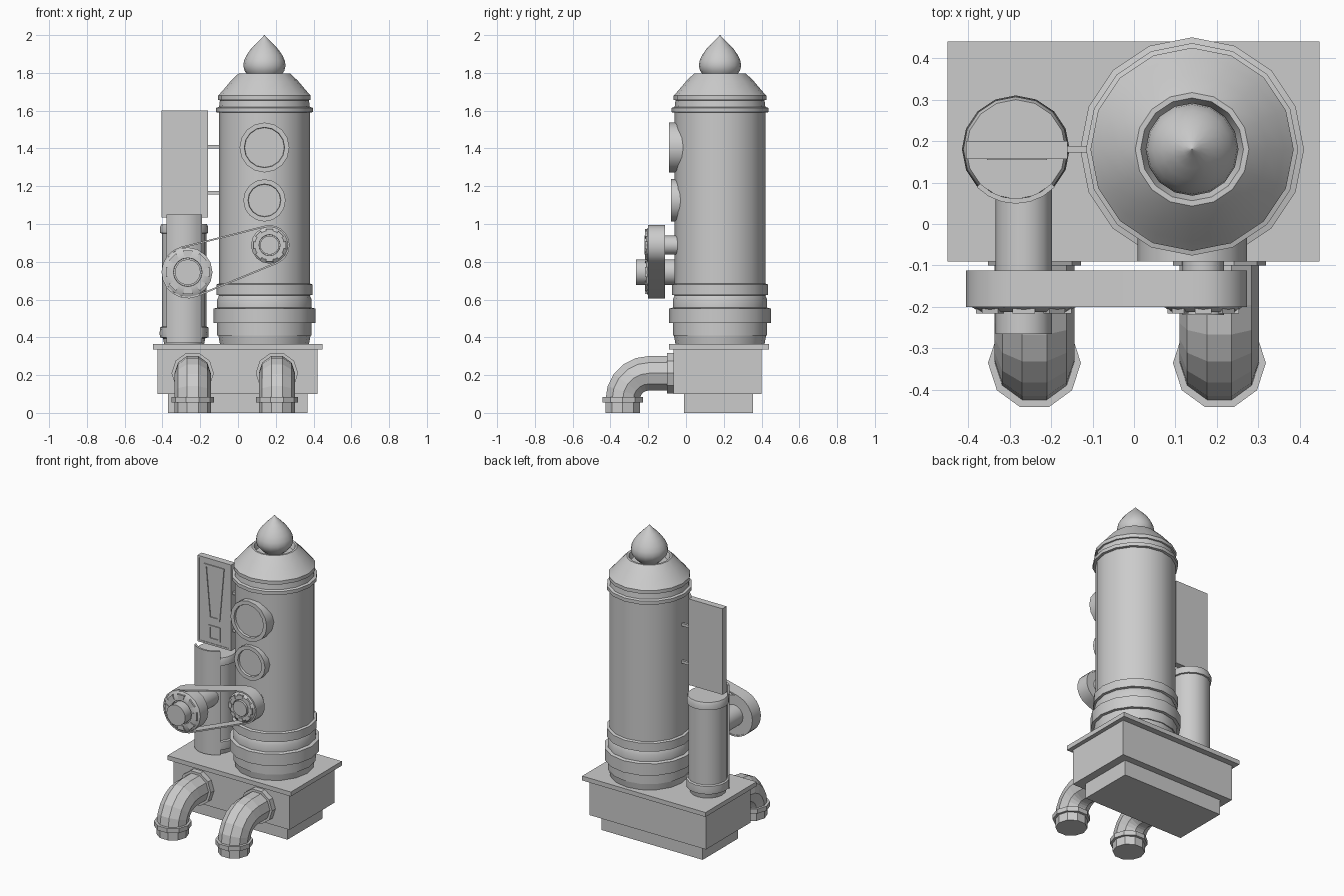
import bpy, bmesh
from math import sin, cos, pi, atan2, acos, hypot, radians
from mathutils import Vector

if "Cube" in bpy.data.objects:
    bpy.data.objects.remove(bpy.data.objects["Cube"])


def finish(name, bm, smooth=True, loc=(0, 0, 0), rot=(0, 0, 0)):
    bmesh.ops.recalc_face_normals(bm, faces=bm.faces)
    me = bpy.data.meshes.new(name)
    bm.to_mesh(me)
    bm.free()
    ob = bpy.data.objects.new(name, me)
    bpy.context.collection.objects.link(ob)
    ob.location, ob.rotation_euler = loc, rot
    if smooth:
        bpy.ops.object.select_all(action='DESELECT')
        ob.select_set(True)
        bpy.context.view_layer.objects.active = ob
        bpy.ops.object.shade_smooth_by_angle(angle=radians(31))
    return ob


def skin(bm, rings, closed=False):
    """Join equal rings of points; cap the ends or close into a loop."""
    vs = [[bm.verts.new(p) for p in r] for r in rings]
    n = len(vs[0])
    for i in range(len(vs) if closed else len(vs) - 1):
        a, b = vs[i], vs[(i + 1) % len(vs)]
        for k in range(n):
            bm.faces.new((a[k], a[(k + 1) % n], b[(k + 1) % n], b[k]))
    if not closed:
        bm.faces.new(vs[0])
        bm.faces.new(vs[-1])


def lathe(name, profile, loc, sides=16, forward=False, smooth=True):
    """Turn (radius, height) points; forward points the axis to -y."""
    bm = bmesh.new()
    skin(bm, [[(max(r, .001) * cos(2 * pi * k / sides), max(r, .001) * sin(2 * pi * k / sides), z)
               for k in range(sides)] for r, z in profile])
    return finish(name, bm, smooth, loc, (pi / 2, 0, 0) if forward else (0, 0, 0))


def box(name, x0, x1, y0, y1, z0, z1):
    bm = bmesh.new()
    skin(bm, [[(x0, y0, z), (x1, y0, z), (x1, y1, z), (x0, y1, z)] for z in (z0, z1)])
    return finish(name, bm, False)


def frame(name, outer, inset, y0, y1):
    """Raised border around a quadrilateral in the xz plane."""
    c = sum((Vector(p) for p in outer), Vector((0, 0))) / 4
    inner = [(x - inset * (1 if x > c.x else -1), z - inset * (1 if z > c.y else -1)) for x, z in outer]
    bm = bmesh.new()
    skin(bm, [[(o[0], y0, o[1]), (o[0], y1, o[1]), (i[0], y1, i[1]), (i[0], y0, i[1])]
              for o, i in zip(outer, inner)], True)
    finish(name, bm, False)


# Stepped base
box("base_foot", -.37, .367, -.01, .355, 0, .1)
box("base_block", -.425, .42, -.065, .40, .1, .336)
box("base_slab", -.45, .447, -.09, .44, .336, .365)

# Main boiler, with bands and open-topped conical cap
BX, CY = .14, .18
lathe("boiler", [(.235, .36), (.244, .41), (.25, .41), (.25, .475), (.27, .475), (.27, .552),
                 (.25, .557), (.25, .6), (.24, .622), (.255, .625), (.255, .68), (.24, .685),
                 (.24, 1.59), (.256, 1.592), (.256, 1.615), (.24, 1.62), (.236, 1.655),
                 (.245, 1.657), (.245, 1.68), (.222, 1.705), (.18, 1.755), (.137, 1.797),
                 (.124, 1.797), (.11, 1.76), (0, 1.76)], (BX, CY, 0))
lathe("boiler_finial", [(.05, 1.755), (.085, 1.785), (.105, 1.81), (.112, 1.838), (.108, 1.865),
                        (.094, 1.895), (.073, 1.925), (.047, 1.953), (.022, 1.977), (0, 2)], (BX, CY, 0))

# Portholes
for name, z, r, front in (("upper_porthole", 1.405, .132, .09), ("lower_porthole", 1.125, .112, .08)):
    lathe(name, [(r, -.06), (r, front), (r - .025, front), (r - .027, front - .015), (0, front - .015)],
          (BX, 0, z), forward=True)

# Small tank with curved front plate
TX = -.285
lathe("small_tank", [(.105, .36), (.112, .395), (.128, .4), (.13, .42), (.128, .452), (.118, .457),
                     (.118, .95), (.127, .952), (.127, .985), (.12, 1), (0, 1)], (TX, CY, 0))
bm = bmesh.new()
rings = []
for k in range(7):
    a = radians(-90 - 46 + 92 * k / 6)
    rings.append([(TX + r * cos(a), CY + r * sin(a), z)
                  for r, z in ((.119, .37), (.131, .37), (.131, 1.05), (.119, 1.05))])
skin(bm, rings)
finish("tank_front_plate", bm)

# Gauge panel and its brackets
box("gauge_panel", -.405, -.16, .16, .2, 1.035, 1.6)
frame("gauge_edge", [(-.405, 1.035), (-.16, 1.035), (-.16, 1.6), (-.405, 1.6)], .012, .157, .162)
frame("gauge_wedge", [(-.325, 1.205), (-.242, 1.205), (-.21, 1.56), (-.355, 1.56)], .015, .154, .162)
frame("gauge_square", [(-.325, 1.07), (-.24, 1.07), (-.24, 1.165), (-.325, 1.165)], .012, .154, .162)
for z in (1.165, 1.41):
    box("panel_bracket", -.17, -.09, .172, .188, z - .009, z + .009)

# Pulleys, each with axle and eight raised pads
PULLEYS = (("large_pulley", -.266, .745, .139, .068, .265, -.1),
           ("small_pulley", .167, .888, .106, .05, .22, .0))
for name, x, z, R, hub, tip, back in PULLEYS:
    w = R - .008
    lathe(name, [(w, .115), (w, .197), (w * .8, .212), (hub * 1.12, .212), (hub * 1.1, .2), (0, .2)],
          (x, 0, z), forward=True)
    lathe(name + "_axle", [(hub, back), (hub, tip), (0, tip)], (x, 0, z), forward=True)
    bm = bmesh.new()
    for k in range(8):
        c = k * pi / 4
        corners = [(w * .66, c - .2), (w * .9, c - .23), (w * .9, c + .23), (w * .66, c + .2)]
        skin(bm, [[(r * cos(a), -y, r * sin(a)) for r, a in corners] for y in (.19, .216)])
    finish(name + "_pads", bm, False, (x, 0, z))

# Drive belt around both pulleys
(_, ax, az, R, *_), (_, bx, bz, r, *_) = PULLEYS
ang = atan2(bz - az, bx - ax)
tan = acos((R - r) / hypot(bx - ax, bz - az))
rings = []
for cx, cz, rad, start, end in ((ax, az, R, ang + tan, ang + 2 * pi - tan), (bx, bz, r, ang - tan, ang + tan)):
    for k in range(11):
        t = start + (end - start) * k / 10
        rings.append([(cx + q * cos(t), y, cz + q * sin(t))
                      for q, y in ((rad, -.2), (rad, -.112), (rad - .009, -.112), (rad - .009, -.2))])
bm = bmesh.new()
skin(bm, rings, True)
finish("drive_belt", bm)

# Two ten-sided outlet elbows with flanges
N, PY, PZ, BEND = 10, -.335, .21, .14
for px in (-.24, .206):
    path = [(-.04, PZ, 0)]
    for k in range(6):
        a = k / 5 * pi / 2
        path.append((PY + BEND - BEND * sin(a), PZ - BEND + BEND * cos(a), a))
    path.append((PY, 0, pi / 2))
    bm = bmesh.new()
    rings = []
    for y, z, a in path:
        ring = []
        for k in range(N):
            t = 2 * pi * k / N
            v = .096 * sin(t)
            ring.append((px + .096 * cos(t), y - v * sin(a), z + v * cos(a)))
        rings.append(ring)
    skin(bm, rings)
    finish("outlet_pipe", bm, False)
    lathe("outlet_flange", [(.112, .05), (.112, .1)], (px, 0, PZ), N, True, False)
    lathe("outlet_collar", [(.112, .055), (.112, .085)], (px, PY, 0), N, smooth=False)
